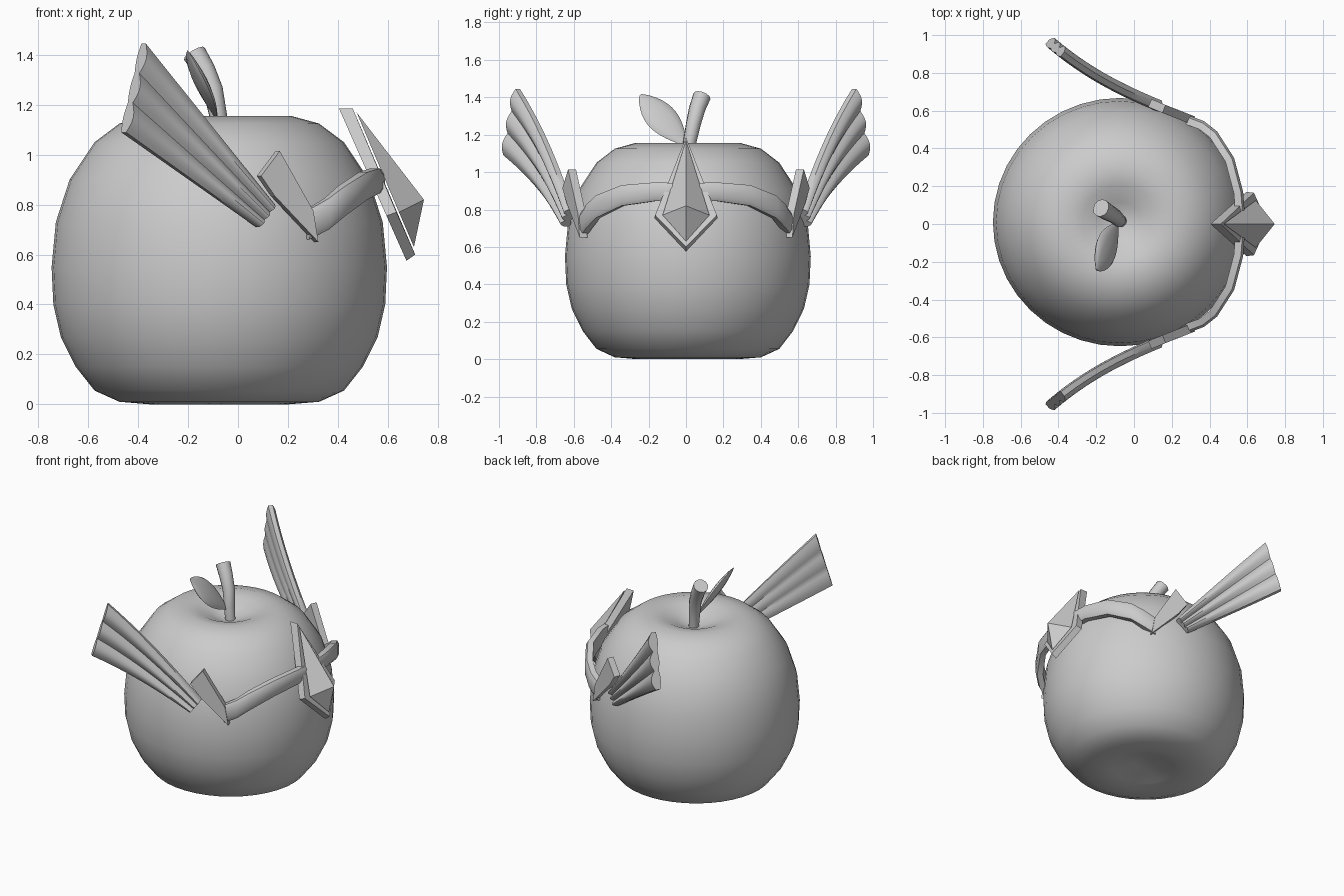
import bpy, bmesh, math
from mathutils import Vector

cube = bpy.data.objects.get("Cube")
if cube:
    bpy.data.objects.remove(cube)

GREY = (0.6, 0.6, 0.6, 1)
grey = bpy.data.materials.new("plain_grey")
grey.use_nodes = True
grey.diffuse_color = GREY
grey.node_tree.nodes["Principled BSDF"].inputs["Base Color"].default_value = GREY


def finish(name, bm, angle=None, mirror=False):
    """Turn a bmesh into a named object, optionally mirrored across y = 0."""
    bmesh.ops.recalc_face_normals(bm, faces=bm.faces)
    mesh = bpy.data.meshes.new(name)
    bm.to_mesh(mesh)
    bm.free()
    mesh.materials.append(grey)
    ob = bpy.data.objects.new(name, mesh)
    bpy.context.collection.objects.link(ob)
    bpy.ops.object.select_all(action="DESELECT")
    bpy.context.view_layer.objects.active = ob
    ob.select_set(True)
    if angle:
        bpy.ops.object.shade_smooth_by_angle(angle=math.radians(angle))
    if mirror:
        mod = ob.modifiers.new("mirror", "MIRROR")
        mod.use_axis = (False, True, False)
        mod.merge_threshold = 0.0005
    return ob


def loft(rings, caps=(True, True)):
    """Join equal closed rings of points into a skin."""
    bm = bmesh.new()
    rows = [[bm.verts.new(p) for p in ring] for ring in rings]
    for a, b in zip(rows, rows[1:]):
        n = len(a)
        for i in range(n):
            bm.faces.new((a[i], a[(i + 1) % n], b[(i + 1) % n], b[i]))
    for row, cap in zip((rows[0], rows[-1]), caps):
        if cap:
            bm.faces.new(row)
    return bm


# Apple body: lathed profile with dimples above and below
profile = [(0.06, 0.05), (0.2, 0.01), (0.28, 0), (0.4, 0.01), (0.5, 0.055), (0.575, 0.15),
           (0.635, 0.27), (0.665, 0.4), (0.672, 0.55), (0.655, 0.73), (0.6, 0.9),
           (0.5, 1.05), (0.4, 1.125), (0.29, 1.155), (0.2, 1.14), (0.11, 1.1), (0.04, 1.07)]
SIDES = 40
turns = [2 * math.pi * i / SIDES for i in range(SIDES)]
body = loft([[(r * math.cos(t) - 0.075, r * 0.978 * math.sin(t) + 0.01, z) for t in turns]
             for r, z in profile])
finish("apple_body", body, 60)

# Stem: tapered bent tube
path = [(-0.07, 0.015, 1.05), (-0.08, 0.02, 1.16), (-0.1, 0.04, 1.26),
        (-0.135, 0.06, 1.34), (-0.175, 0.085, 1.405)]
path = [Vector(p) for p in path]
rings = []
for i, p in enumerate(path):
    d = path[min(i + 1, 4)] - path[max(i - 1, 0)]
    q = d.to_track_quat("Z", "Y")
    radius = 0.032 + 0.004 * i
    rings.append([p + q @ Vector((radius * math.cos(k * math.pi / 6),
                                  radius * math.sin(k * math.pi / 6), 0)) for k in range(12)])
finish("stem", loft(rings), 50)

# Leaf: lens-shaped sections along a straight rib
base, tip = Vector((-0.085, 0.005, 1.14)), Vector((-0.2, -0.245, 1.415))
along = tip - base
across = Vector((-0.35, 0.6, 0.42)).normalized()
normal = along.cross(across).normalized()
rings = []
for i in range(13):
    t = 0.01 + 0.98 * i / 12
    w = 0.085 * math.sin(math.pi * t ** 1.15) ** 0.8 + 0.004
    rings.append([base + along * t + across * w * math.cos(k * math.pi / 6)
                  + normal * w * 0.25 * math.sin(k * math.pi / 6) for k in range(12)])
finish("leaf", loft(rings), 50)


# Wing side surface: depth follows length
def side_point(x, z, offset):
    y = 0.68 - 0.46 * x + 0.25 * x ** 2 - 0.3 * x ** 3
    slope = -0.46 + 0.5 * x - 0.9 * x ** 2
    n = Vector((-slope, 1, 0)).normalized()
    return Vector((x, y, z)) + n * offset


# Wings: three rounded feather ridges fanning out from the root
low_root, low_tip = Vector((0.08, 0.71)), Vector((-0.455, 1.09))
top_root, top_tip = Vector((0.145, 0.8)), Vector((-0.375, 1.445))
STEPS = 18
rings = []
for i in range(11):
    u = i / 10
    low, top = low_root.lerp(low_tip, u), top_root.lerp(top_tip, u)
    outer, inner = [], []
    for j in range(STEPS + 1):
        x, z = low.lerp(top, j / STEPS)
        ridge = abs(math.sin(3 * math.pi * j / STEPS))
        outer.append(side_point(x, z, 0.01 + 0.024 * ridge))
        inner.append(side_point(x, z, -0.02 - 0.008 * ridge))
    rings.append(outer + inner[::-1])
finish("wings", loft(rings), 35, mirror=True)

# Bolt-shaped links between the wings and the band
bolt = [(0.085, 0.915), (0.16, 1.015), (0.295, 0.775), (0.315, 0.65), (0.14, 0.835)]
rings = [[side_point(x, z, o) for x, z in bolt] for o in (0.02, -0.025)]
finish("bolt_links", loft(rings), mirror=True)

# Circlet band: rounded strip around the front
stations = [(0.59, 0, 0.84, 0.94), (0.578, 0.17, 0.845, 0.945), (0.53, 0.35, 0.82, 0.93),
            (0.44, 0.49, 0.755, 0.875), (0.37, 0.545, 0.7, 0.825), (0.29, 0.575, 0.66, 0.78)]
rings = []
for i, (x, y, lo, hi) in enumerate(stations):
    before, after = stations[max(i - 1, 0)], stations[min(i + 1, 5)]
    d = Vector((after[0] - before[0], after[1] - before[1], 0)).normalized()
    n = Vector((d.y, -d.x, 0)) if i else Vector((1, 0, 0))
    p = Vector((x, y, 0))
    rings.append([p + n * o + Vector((0, 0, lo + (hi - lo) * f))
                  for o, f in ((-0.05, 0), (-0.012, 0), (0, 0.2), (0, 0.8), (-0.012, 1), (-0.05, 1))])
finish("circlet_band", loft(rings, (False, True)), 40, mirror=True)


# Brow ornament: leaning kite plate with a faceted gem
def kite(top, mid, bottom, half):
    return [(top[0], 0, top[1]), (mid[0], half, mid[1]),
            (bottom[0], 0, bottom[1]), (mid[0], -half, mid[1])]


plate_back = kite((0.405, 1.185), (0.595, 0.755), (0.675, 0.575), 0.17)
plate_front = kite((0.46, 1.185), (0.635, 0.77), (0.71, 0.6), 0.165)
finish("ornament_plate", loft([plate_back, plate_front]))

gem_base = kite((0.475, 1.17), (0.645, 0.77), (0.705, 0.63), 0.125)
bm = bmesh.new()
corners = [bm.verts.new(p) for p in gem_base]
apex = bm.verts.new((0.745, 0, 0.82))
for i in range(4):
    bm.faces.new((corners[i], corners[(i + 1) % 4], apex))
bm.faces.new(corners[::-1])
finish("ornament_gem", bm)
